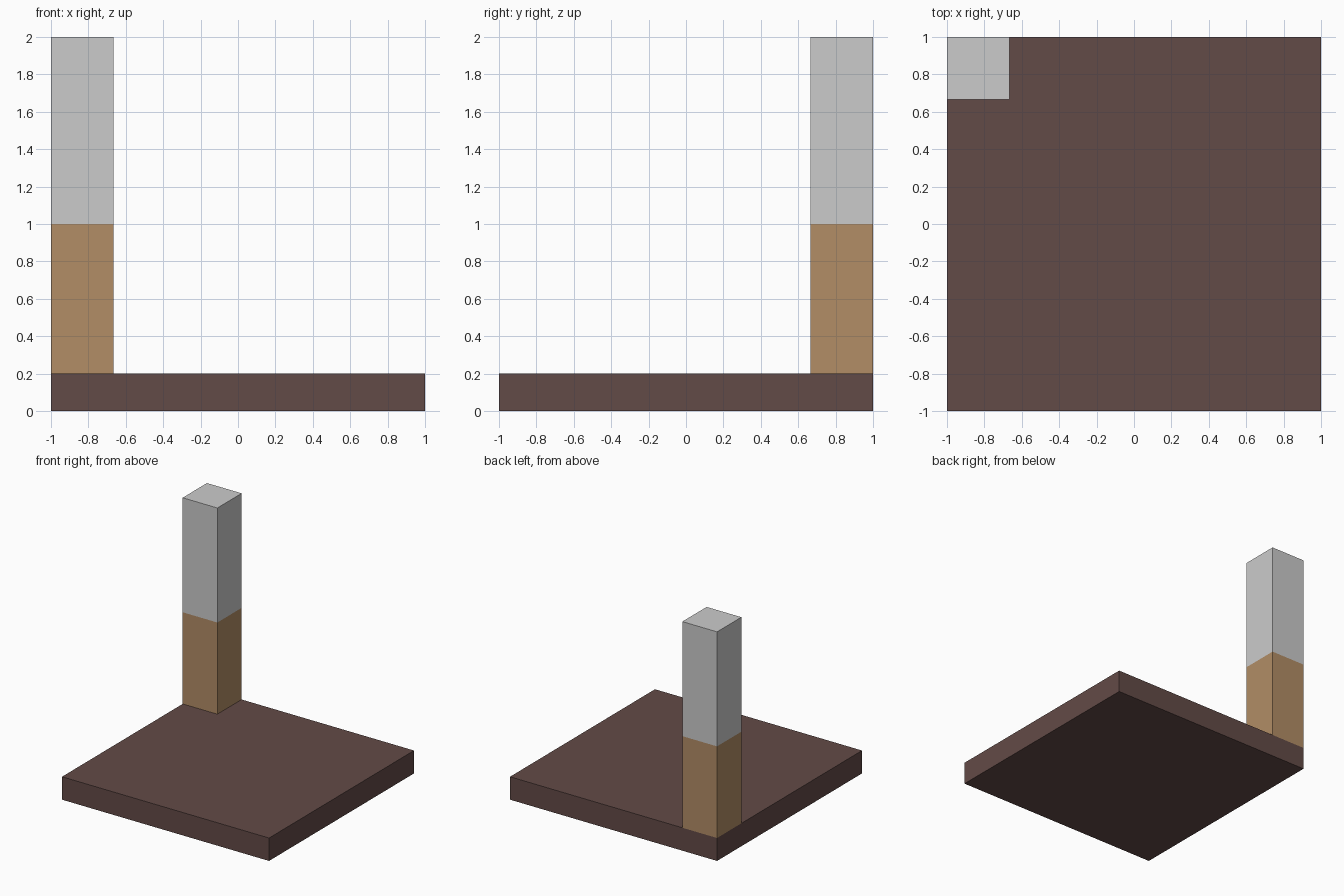
import bpy
import bmesh
from mathutils import Matrix, Vector

if "Cube" in bpy.data.objects:
    bpy.data.objects.remove(bpy.data.objects["Cube"])


def material(name, color):
    mat = bpy.data.materials.new(name)
    mat.diffuse_color = (*color, 1.0)
    mat.use_nodes = True
    mat.node_tree.nodes["Principled BSDF"].inputs["Base Color"].default_value = mat.diffuse_color
    return mat


def box(name, low, high, mat=None):
    low, high = Vector(low), Vector(high)
    bm = bmesh.new()
    bmesh.ops.create_cube(bm, size=1.0, matrix=Matrix.Diagonal((*(high - low), 1.0)))
    mesh = bpy.data.meshes.new(name)
    bm.to_mesh(mesh)
    bm.free()
    obj = bpy.data.objects.new(name, mesh)
    obj.location = (low + high) / 2
    bpy.context.collection.objects.link(obj)
    if mat:
        mesh.materials.append(mat)
    return obj


dark_brown = material("dark_brown", (0.124, 0.069, 0.063))
tan = material("tan", (0.444, 0.266, 0.133))

BASE_TOP, SPLIT, TOP = 0.2, 1.0, 2.0
INNER = 0.665  # inner edge of the corner post

# Square base slab
box("base_slab", (-1, -1, 0), (1, 1, BASE_TOP), dark_brown)

# Corner post: tan lower half, grey upper half
box("lower_post", (-1, INNER, BASE_TOP), (-INNER, 1, SPLIT), tan)
box("upper_post", (-1, INNER, SPLIT), (-INNER, 1, TOP))
